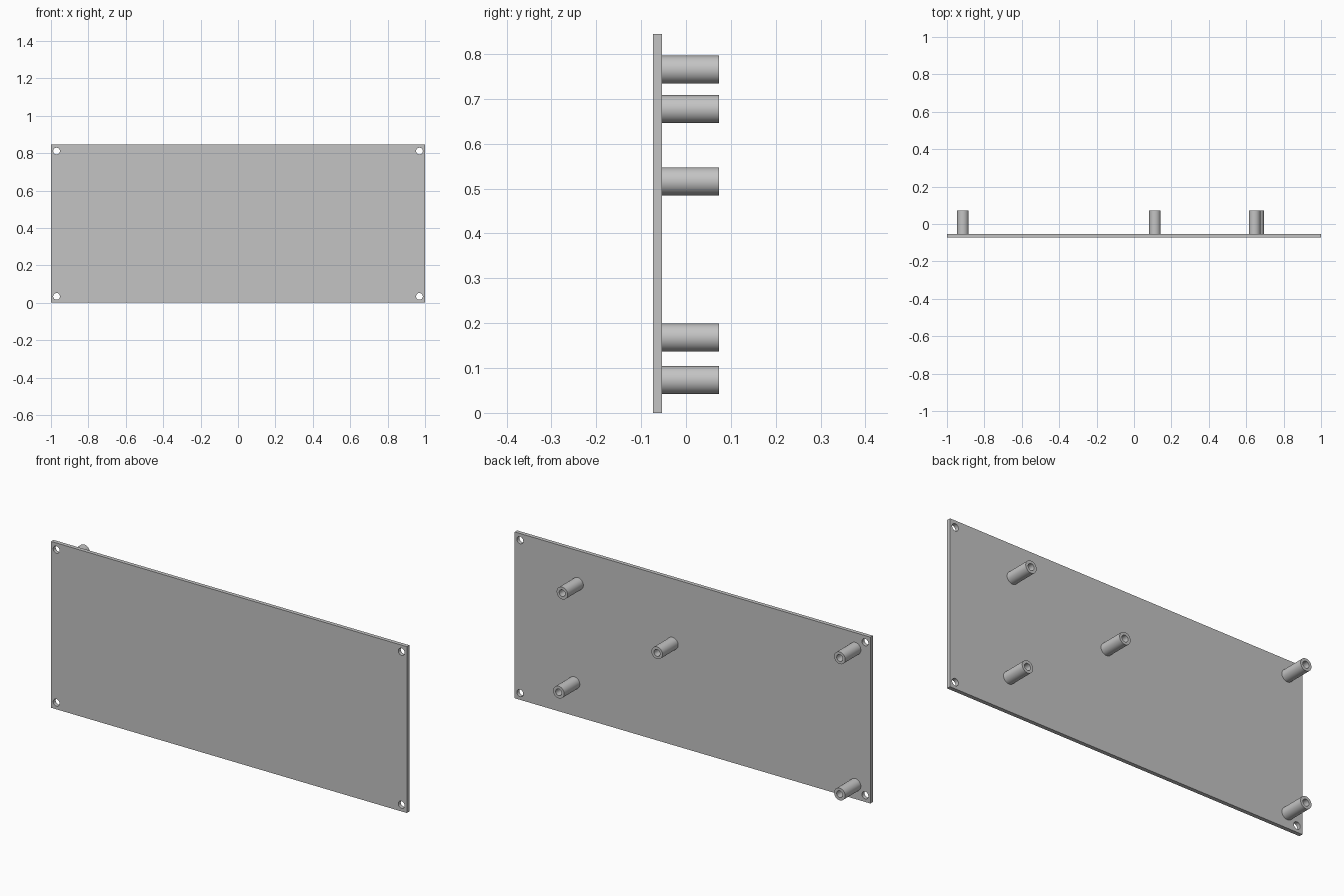
import bpy, bmesh
from math import radians, tau
from mathutils import Vector

cube = bpy.data.objects.get("Cube")
if cube:
    bpy.data.objects.remove(cube, do_unlink=True)

# Single plain grey material
grey = bpy.data.materials.new("plain_grey")
grey.use_nodes = True
color = (0.55, 0.55, 0.55, 1)
grey.diffuse_color = color
grey.node_tree.nodes["Principled BSDF"].inputs["Base Color"].default_value = color

WIDTH, HEIGHT = 2.0, 0.845
FRONT, BACK, TIP = -0.073, -0.053, 0.073
HOLE_R, POST_R, BORE_R = 0.018, 0.031, 0.017


def add_object(name, bm):
    bmesh.ops.recalc_face_normals(bm, faces=bm.faces)
    mesh = bpy.data.meshes.new(name)
    bm.to_mesh(mesh)
    bm.free()
    mesh.materials.append(grey)
    obj = bpy.data.objects.new(name, mesh)
    bpy.context.collection.objects.link(obj)
    return obj


def select_only(obj):
    bpy.ops.object.select_all(action='DESELECT')
    obj.select_set(True)
    bpy.context.view_layer.objects.active = obj


def lathe(name, profile, x, z, steps=40):
    """Revolve (radius, y) points about an axis along y through (x, z)."""
    bm = bmesh.new()
    verts = [bm.verts.new((x + r, y, z)) for r, y in profile]
    edges = [bm.edges.new((a, b)) for a, b in zip(verts, verts[1:])]
    bmesh.ops.spin(bm, geom=verts + edges, cent=Vector((x, 0, z)),
                   axis=Vector((0, 1, 0)), angle=tau, steps=steps)
    bmesh.ops.remove_doubles(bm, verts=bm.verts, dist=1e-5)
    return add_object(name, bm)


# Back plate
bm = bmesh.new()
bmesh.ops.create_cube(bm, size=1)
bmesh.ops.scale(bm, vec=(WIDTH, BACK - FRONT, HEIGHT), verts=bm.verts)
bmesh.ops.translate(bm, vec=(0, (FRONT + BACK) / 2, HEIGHT / 2), verts=bm.verts)
plate = add_object("plate", bm)

# Corner screw holes through the plate
for x in (-0.97, 0.97):
    for z in (0.034, HEIGHT - 0.034):
        y0, y1 = FRONT - 0.05, BACK + 0.05
        cutter = lathe("hole_cutter", [(0, y0), (HOLE_R, y0), (HOLE_R, y1), (0, y1)], x, z)
        cutter.hide_render = True
        cut = plate.modifiers.new("screw_hole", 'BOOLEAN')
        cut.operation, cut.solver, cut.object = 'DIFFERENCE', 'EXACT', cutter
        select_only(plate)
        bpy.ops.object.modifier_apply(modifier=cut.name)
        bpy.data.objects.remove(cutter, do_unlink=True)
select_only(plate)
bpy.ops.object.shade_smooth_by_angle(angle=radians(30))

# Hollow standoff posts on the back
posts = {
    "upper_right_post": (-0.915, 0.765),
    "lower_right_post": (-0.915, 0.073),
    "middle_post": (0.112, 0.516),
    "upper_left_post": (0.645, 0.677),
    "lower_left_post": (0.665, 0.168),
}
for name, (x, z) in posts.items():
    post = lathe(name, [(POST_R, BACK), (POST_R, TIP), (BORE_R, TIP), (BORE_R, BACK)], x, z)
    select_only(post)
    bpy.ops.object.shade_smooth_by_angle(angle=radians(30))
